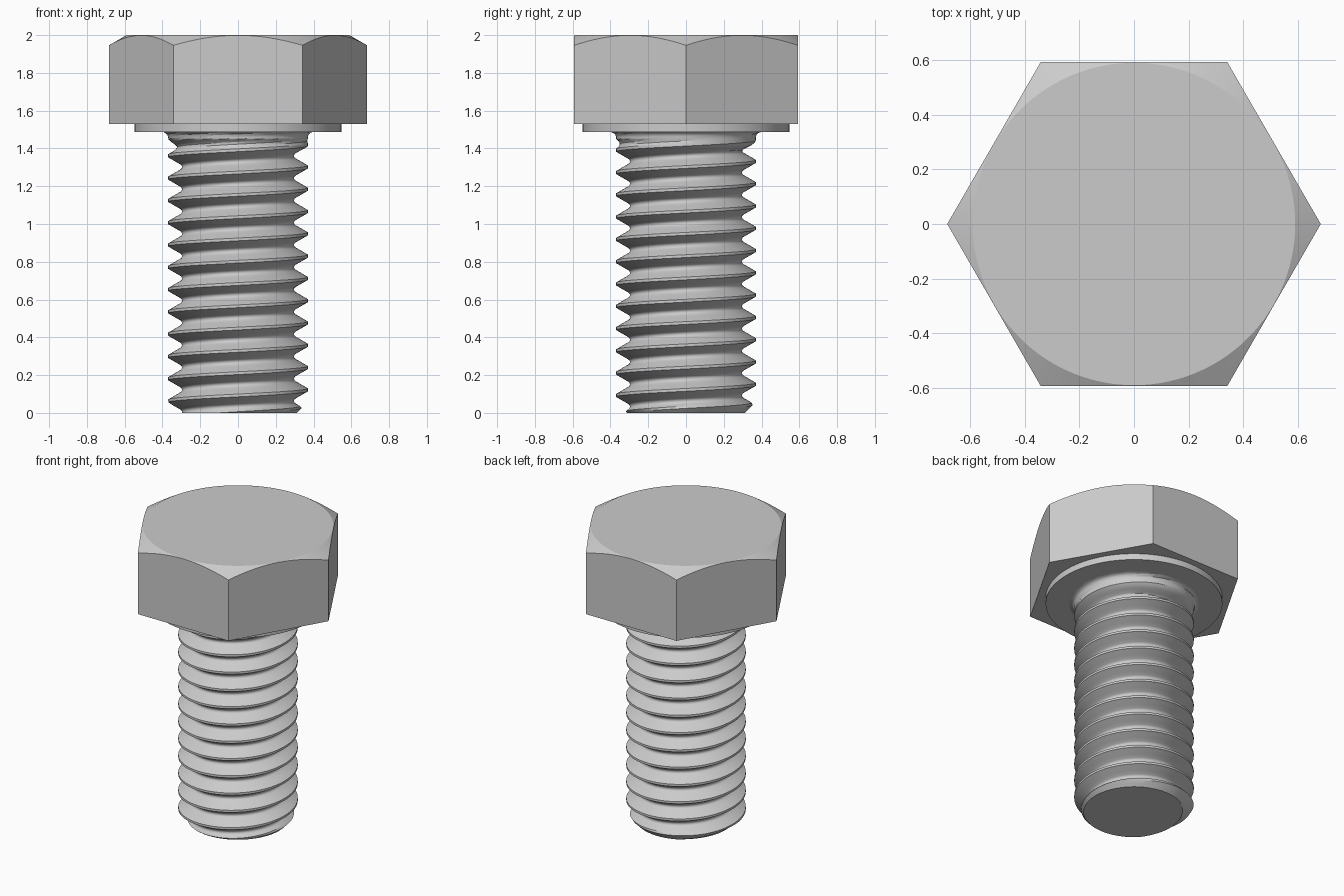
import bpy, bmesh, math

if "Cube" in bpy.data.objects:
    bpy.data.objects.remove(bpy.data.objects["Cube"])

PITCH, MAJOR, ROOT = 0.118, 0.37, 0.297
SEAT_Z, HEAD_Z, TOP_Z = 1.488, 1.53, 2.0
FLAT = 0.592  # half width across flats


def finish(name, bm):
    bmesh.ops.remove_doubles(bm, verts=bm.verts[:], dist=1e-5)
    bmesh.ops.recalc_face_normals(bm, faces=bm.faces[:])
    mesh = bpy.data.meshes.new(name)
    bm.to_mesh(mesh)
    bm.free()
    obj = bpy.data.objects.new(name, mesh)
    bpy.context.collection.objects.link(obj)
    bpy.ops.object.select_all(action='DESELECT')
    obj.select_set(True)
    bpy.context.view_layer.objects.active = obj
    bpy.ops.object.shade_smooth_by_angle(angle=math.radians(25))
    return obj


def polar(r, a, z):
    return (r * math.cos(a), r * math.sin(a), z)


# Hexagonal head with a conical chamfer over the corners
bm = bmesh.new()
STEPS = 20
low = [bm.verts.new(polar(FLAT / math.cos(math.pi / 6), k * math.pi / 3, HEAD_Z)) for k in range(6)]
edge, rim = [], []
for i in range(6 * STEPS):
    a = i * math.pi / 3 / STEPS
    r = FLAT / math.cos(a % (math.pi / 3) - math.pi / 6)
    if i % STEPS == 0:
        r = FLAT / math.cos(math.pi / 6)
    edge.append(bm.verts.new(polar(r, a, TOP_Z - (r - FLAT + 0.002) * math.tan(math.pi / 6))))
    rim.append(bm.verts.new(polar(FLAT - 0.002, a, TOP_Z)))
n = len(edge)
for k in range(6):
    curve = [edge[(k * STEPS + i) % n] for i in range(STEPS + 1)]
    bm.faces.new([low[k], low[(k + 1) % 6]] + curve[::-1])
for i in range(n):
    j = (i + 1) % n
    bm.faces.new([edge[i], edge[j], rim[j], rim[i]])
bm.faces.new(rim)
bm.faces.new(low[::-1])
finish("hex_head", bm)

# Round bearing face under the head
bm = bmesh.new()
bmesh.ops.create_cone(bm, cap_ends=True, segments=96, radius1=0.547, radius2=0.547,
                      depth=HEAD_Z - SEAT_Z)
bmesh.ops.translate(bm, verts=bm.verts[:], vec=(0, 0, (HEAD_Z + SEAT_Z) / 2))
finish("bearing_face", bm)


# Threaded shank: radius as a function of angle and height
def shank_radius(a, z):
    d = ((z - 0.122) / PITCH - a / math.tau) % 1.0
    d = min(d, 1 - d)
    if d < 1 / 16:
        r = MAJOR
    elif d < 0.375:
        r = MAJOR - (d - 1 / 16) * PITCH * math.sqrt(3)
    else:  # rounded root
        rr = 0.017
        r = ROOT + rr - math.sqrt(max(0, rr ** 2 - ((0.5 - d) * PITCH) ** 2))
    fade = max(0, min(1, (1.45 - z) / 0.06))  # thread run-out
    r = MAJOR - (MAJOR - r) * fade
    if z > 1.458:  # fillet into the bearing face
        r = 0.40 - math.sqrt(max(0, 0.03 ** 2 - (z - 1.458) ** 2))
    return min(r, 0.312 + z)  # tip chamfer


# Grid of rows that follow the helix, clipped at both ends
bm = bmesh.new()
SEG = 96
phases = [-1 / 16, 1 / 16, 0.17, 0.27, 0.375, 0.42, 0.46, 0.5, 0.54, 0.58, 0.625, 0.73, 0.83]
rows = [0.122 + (t + p) * PITCH for t in range(-3, 14) for p in phases]
cols = []
for i in range(SEG + 1):
    a = math.tau * i / SEG
    col = []
    for h in rows:
        z = max(0, min(SEAT_Z, h + PITCH * i / SEG))
        # nudge inside flat crest limits is unnecessary: the profile is continuous
        col.append(bm.verts.new(polar(shank_radius(a, z), a, z)))
    cols.append(col)
for c0, c1 in zip(cols, cols[1:]):
    for j in range(len(rows) - 1):
        if c0[j + 1].co.z - c0[j].co.z > 1e-6 or c1[j + 1].co.z - c1[j].co.z > 1e-6:
            bm.faces.new([c0[j], c1[j], c1[j + 1], c0[j + 1]])
bmesh.ops.remove_doubles(bm, verts=bm.verts[:], dist=1e-5)
loose = [v for v in bm.verts if not v.link_faces]
bmesh.ops.delete(bm, geom=loose, context='VERTS')
bmesh.ops.holes_fill(bm, edges=[e for e in bm.edges if e.is_boundary], sides=0)
finish("threaded_shank", bm)
